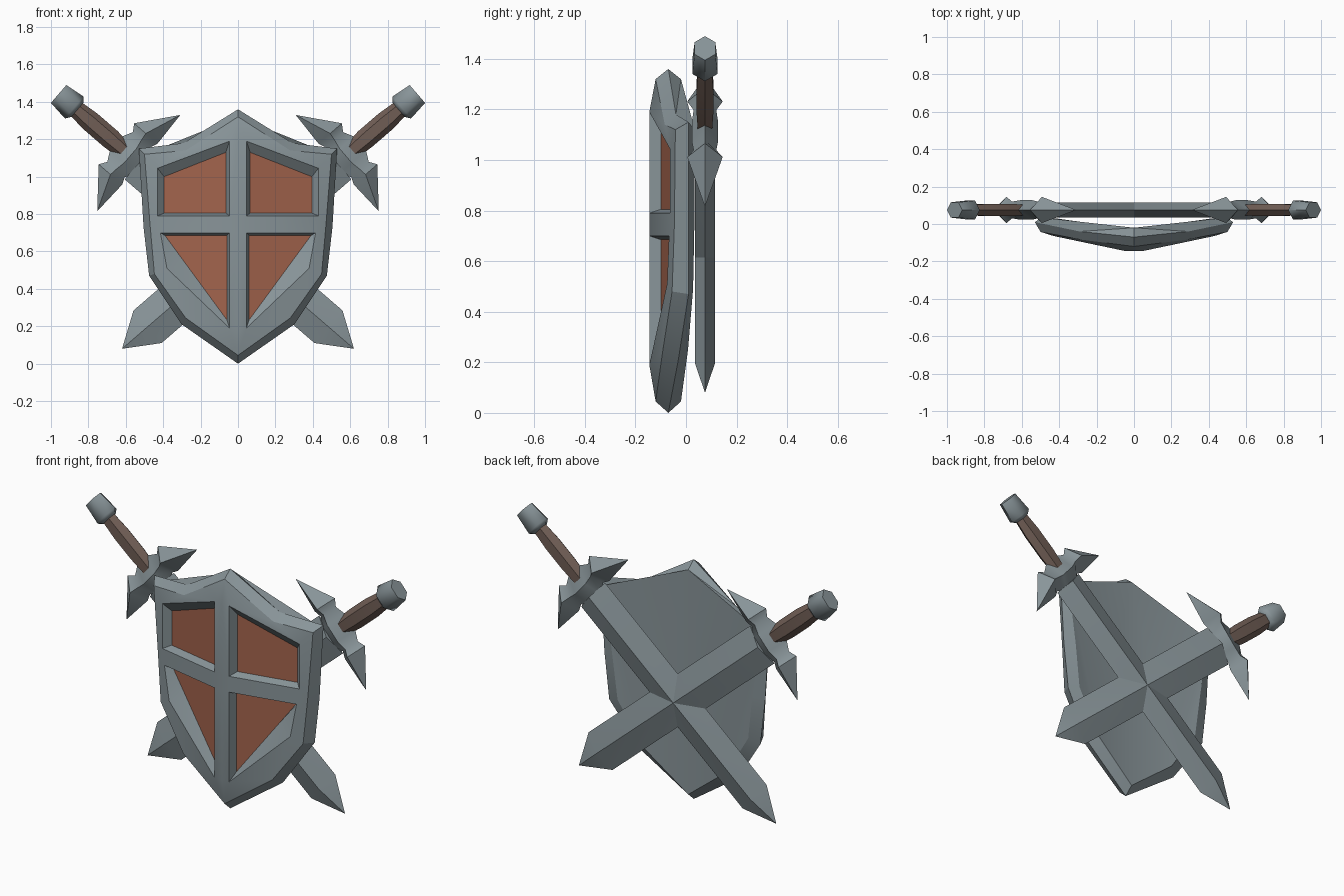
import bpy, bmesh, math
from mathutils import Vector

cube = bpy.data.objects.get("Cube")
if cube:
    bpy.data.objects.remove(cube, do_unlink=True)


def material(name, rgb):
    m = bpy.data.materials.new(name)
    m.use_nodes = True
    m.diffuse_color = (*rgb, 1)
    bsdf = m.node_tree.nodes["Principled BSDF"]
    bsdf.inputs["Base Color"].default_value = (*rgb, 1)
    bsdf.inputs["Roughness"].default_value = 0.7
    return m


steel = material("grey steel", (0.25, 0.30, 0.32))
brick = material("brick red", (0.36, 0.125, 0.073))
leather = material("brown leather", (0.16, 0.11, 0.09))


def finish(name, bm, mats, angle=30, mirror=False):
    bmesh.ops.recalc_face_normals(bm, faces=bm.faces[:])
    mesh = bpy.data.meshes.new(name)
    bm.to_mesh(mesh)
    bm.free()
    for m in mats:
        mesh.materials.append(m)
    obj = bpy.data.objects.new(name, mesh)
    bpy.context.collection.objects.link(obj)
    bpy.ops.object.select_all(action="DESELECT")
    obj.select_set(True)
    bpy.context.view_layer.objects.active = obj
    if mirror:
        mod = obj.modifiers.new("Mirror", "MIRROR")
        mod.merge_threshold = 0.001
        bpy.ops.object.modifier_apply(modifier="Mirror")
    bpy.ops.object.shade_smooth_by_angle(angle=math.radians(angle))


# Shield: one half from outline points, then mirrored
def front_y(x):
    return -0.145 + 0.21 * max(0, x - 0.045)


def build_shield():
    bm = bmesh.new()

    def ring(points):
        return [bm.verts.new(p) for p in points]

    def face(*v, mat=0):
        bm.faces.new(v).material_index = mat

    def bridge(a, b, closed):
        n = len(a)
        for i in range(n if closed else n - 1):
            j = (i + 1) % n
            face(a[i], a[j], b[j], b[i])

    # Rim: outermost edge and front edge
    mid = ring([(0, -.07, 1.36), (.29, -.04, 1.18), (.53, .01, 1.15), (.505, .01, .73),
                (.475, .01, .47), (.303, -.03, .212), (0, -.07, 0)])
    A = ring([(0, -.12, 1.32), (.28, -.084, 1.14), (.5, -.042, 1.12), (.47, -.046, .74),
              (.447, -.055, .48), (.28, -.092, .245), (0, -.12, .045)])
    bridge(A, mid, False)
    # Back edge runs straight from the peak to the corner
    B = ring([(0, -.02, 1.32), (.495, .035, 1.12), (.44, .033, .74), (.41, .028, .49),
              (.26, .008, .25), (0, -.02, .045)])
    face(mid[0], mid[1], B[0])
    face(mid[1], mid[2], B[1], B[0])
    bridge(mid[2:], B[1:], False)
    # Back plates
    face(B[0], B[1], B[4], B[5])
    face(B[1], B[2], B[3], B[4])
    # Openings and recessed panels
    openings = [
        ([(.045, 1.19), (.43, 1.045), (.43, .79), (.045, .79)],
         [(.065, 1.13), (.395, 1.0), (.395, .805), (.065, .805)]),
        ([(.045, .7), (.415, .7), (.38, .51), (.045, .19)],
         [(.06, .685), (.39, .685), (.28, .535), (.06, .235)])]
    edges = []
    for rim, floor in openings:
        top = ring((x, front_y(x), z) for x, z in rim)
        low = ring((x, front_y(x) + .042, z) for x, z in floor)
        bridge(top, low, True)
        face(*low, mat=1)
        edges.append(top)
    U, L = edges
    C = ring((0, -.145, z) for z in (1.19, .79, .7, .19))
    # Cross bars
    face(C[0], U[0], U[3], C[1])
    face(C[1], U[3], L[0], C[2])
    face(C[2], L[0], L[3], C[3])
    face(U[3], U[2], L[1], L[0])
    # Front border
    face(A[0], U[0], C[0])
    face(A[0], A[1], U[0])
    face(A[1], U[1], U[0])
    face(A[1], A[2], U[1])
    face(A[2], A[3], U[2], U[1])
    face(A[3], L[1], U[2])
    face(A[3], A[4], L[2], L[1])
    face(A[4], A[5], L[2])
    face(A[5], L[3], L[2])
    face(A[5], A[6], L[3])
    face(A[6], C[3], L[3])
    finish("shield", bm, [steel, brick], 22, mirror=True)


build_shield()

# Swords: s runs from the tip to the pommel, n across the blade, y is thickness
ALONG = Vector((.757, 0, .653))
ACROSS = Vector((-.653, 0, .757))
TIP = Vector((-.62, .075, .08))


def place(s, n, y, side):
    p = TIP + ALONG * s + ACROSS * n + Vector((0, y, 0))
    return (p.x * side, p.y, p.z)


def loft(name, sections, side, mat, angle=30):
    """Skin rings of (s, n, y) points; a ring of one point closes to a tip."""
    bm = bmesh.new()
    rings = [[bm.verts.new(place(*p, side)) for p in sec] for sec in sections]
    for a, b in zip(rings, rings[1:]):
        n = max(len(a), len(b))
        for i in range(n):
            j = (i + 1) % n
            quad = [a[i % len(a)], a[j % len(a)], b[j % len(b)], b[i % len(b)]]
            bm.faces.new(list(dict.fromkeys(quad)))
    for end in (rings[0], rings[-1]):
        if len(end) > 2:
            bm.faces.new(end)
    finish(name, bm, [mat], angle)


def lathe_ring(s, rn, ry, sides):
    if rn == 0:
        return [(s, 0, 0)]
    turn = [2 * math.pi * i / sides for i in range(sides)]
    return [(s, rn * math.cos(t), ry * math.sin(t)) for t in turn]


def guard_ring(n, s, half_s, half_y):
    if half_s == 0:
        return [(s, n, 0)]
    return [(s - half_s, n, 0), (s, n, half_y), (s + half_s, n, 0), (s, n, -half_y)]


for side, label in ((1, "left"), (-1, "right")):
    loft(label + "_blade",
         [lathe_ring(0, 0, 0, 4), lathe_ring(.18, .115, .04, 4), lathe_ring(1.52, .115, .04, 4)],
         side, steel)
    # Guard: thick middle, pinched necks and barbed wings
    half = [(.34, 1.52, 0, 0), (.145, 1.595, .083, .07), (.105, 1.59, .062, .045)]
    rows = [(-n, s, a, b) for n, s, a, b in half] + [(-.05, 1.58, .1, .052), (.05, 1.58, .1, .052)]
    rows += half[::-1]
    loft(label + "_guard", [guard_ring(*r) for r in rows], side, steel, 48)
    loft(label + "_grip",
         [lathe_ring(s, r, r * .68, 6) for s, r in ((1.62, .048), (1.72, .056), (1.86, .056), (1.98, .045))],
         side, leather, 40)
    loft(label + "_pommel",
         [lathe_ring(s, r, r * .75, 6) for s, r in ((1.955, .05), (1.975, .077), (2.086, .063))],
         side, steel, 65)
